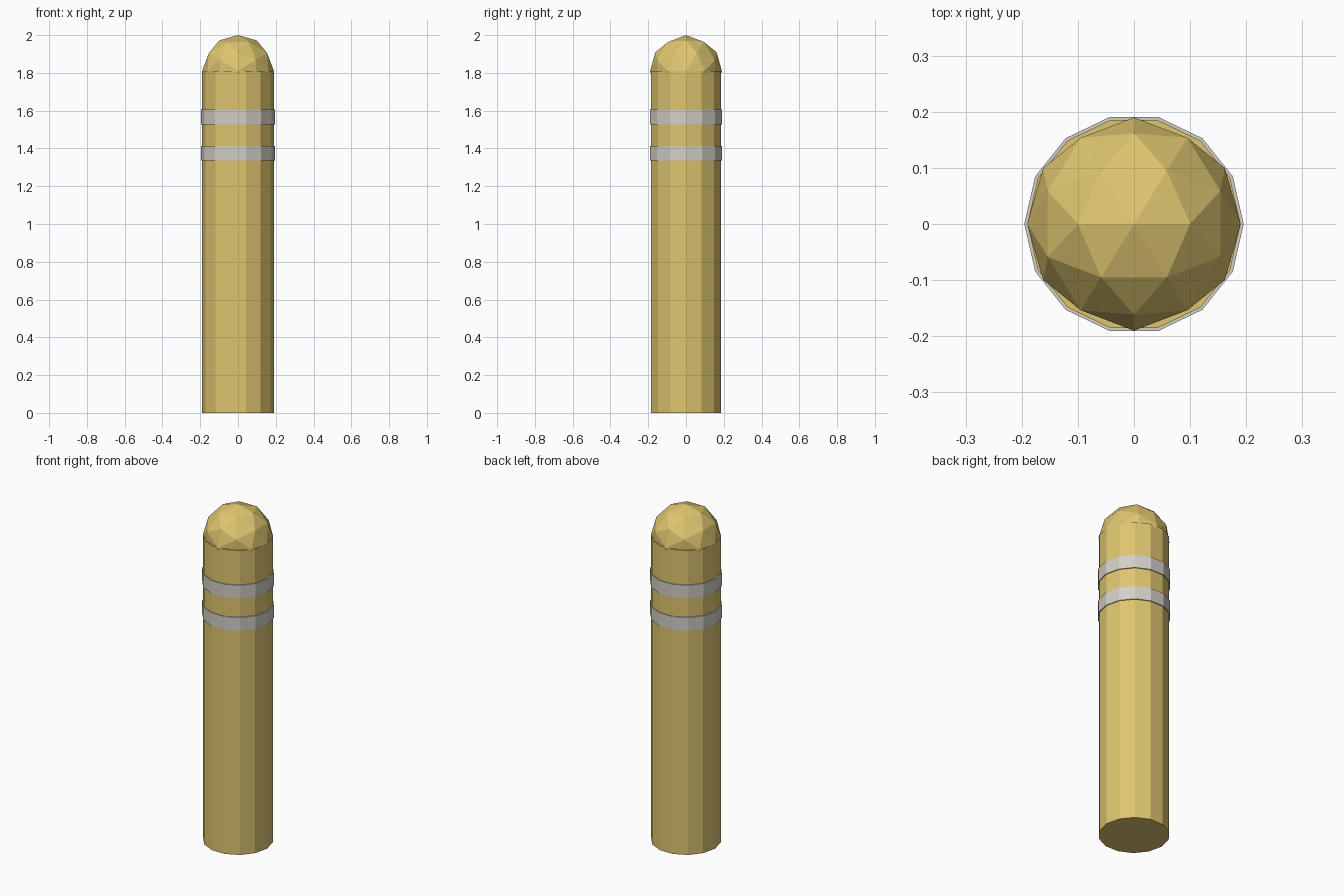
import bpy
import math

cube = bpy.data.objects.get("Cube")
if cube:
    bpy.data.objects.remove(cube, do_unlink=True)

SIDES = 14
RADIUS = 0.19
BODY_TOP = 1.81


def make_material(name, rgb):
    mat = bpy.data.materials.new(name)
    mat.use_nodes = True
    color = (*rgb, 1.0)
    mat.diffuse_color = color
    mat.node_tree.nodes["Principled BSDF"].inputs["Base Color"].default_value = color
    return mat


def finish(name, mat):
    obj = bpy.context.object
    obj.name = obj.data.name = name
    obj.data.materials.append(mat)
    bpy.ops.object.shade_flat()
    return obj


def prism(name, radius, bottom, top, mat):
    # Blender starts its circle on +y, so turn a corner onto +x
    bpy.ops.mesh.primitive_cylinder_add(
        vertices=SIDES, radius=radius, depth=top - bottom,
        location=(0, 0, (bottom + top) / 2), rotation=(0, 0, math.pi / 2))
    return finish(name, mat)


yellow = make_material("mustard yellow", (0.73, 0.56, 0.16))
white = make_material("off white", (0.65, 0.62, 0.57))

# Post body
prism("post_body", RADIUS, 0, BODY_TOP, yellow)

# Faceted dome, tilted so that an edge lies along x at the crown
half_edge = math.atan(2) / 2
bpy.ops.mesh.primitive_ico_sphere_add(
    subdivisions=2, radius=RADIUS, location=(0, 0, BODY_TOP),
    rotation=(0, -half_edge, 0))
finish("dome_cap", yellow)

# Reflective bands
for name, middle in (("lower_band", 1.375), ("upper_band", 1.567)):
    prism(name, 0.1955, middle - 0.039, middle + 0.039, white)
